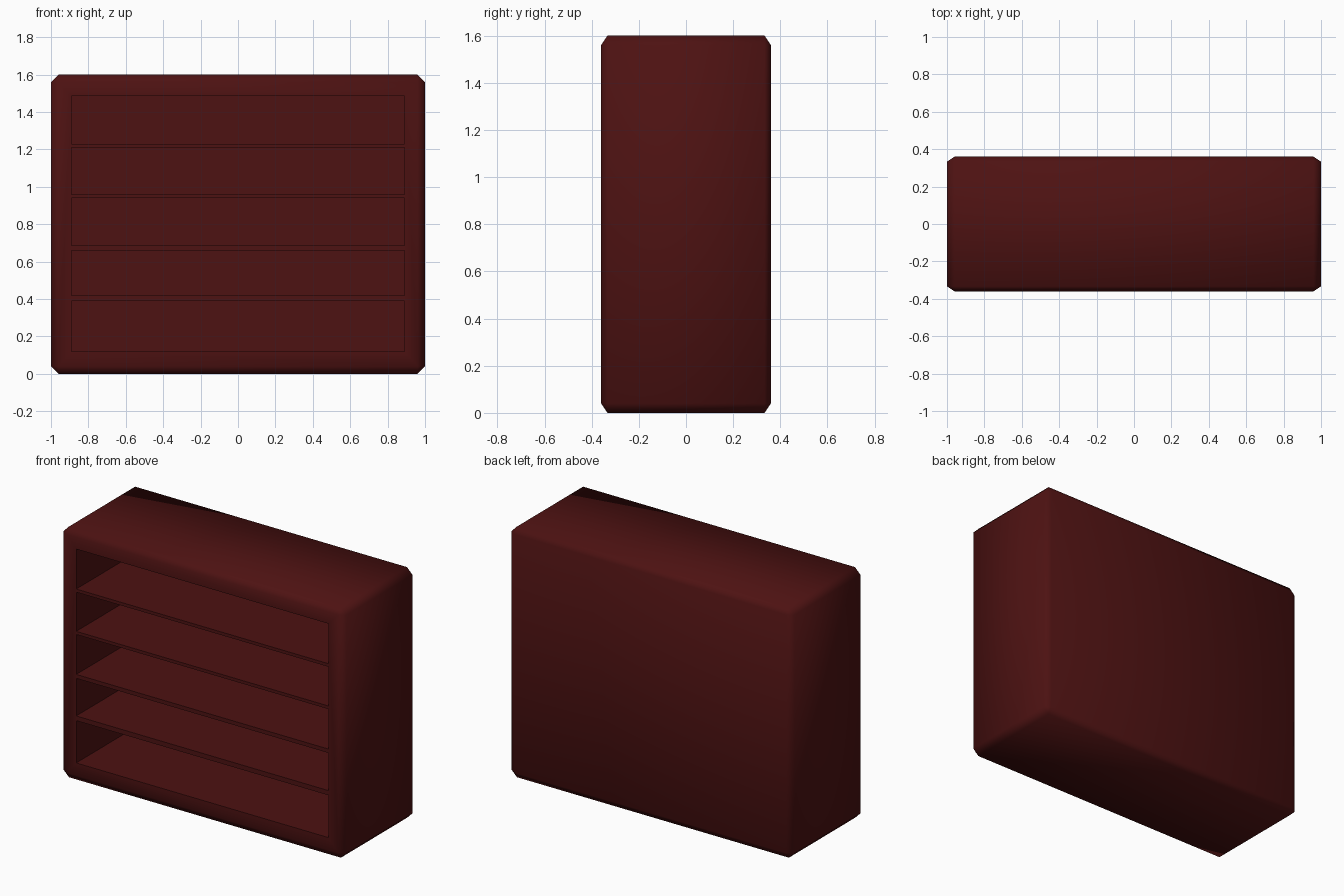
import bpy, bmesh, math
from mathutils import Vector

if "Cube" in bpy.data.objects:
    bpy.data.objects.remove(bpy.data.objects["Cube"])

mat = bpy.data.materials.new("dark_red_wood")
mat.diffuse_color = (0.075, 0.006, 0.006, 1)
mat.use_nodes = True
mat.node_tree.nodes["Principled BSDF"].inputs["Base Color"].default_value = mat.diffuse_color


def make_object(name, bm):
    mesh = bpy.data.meshes.new(name)
    bm.to_mesh(mesh)
    bm.free()
    obj = bpy.data.objects.new(name, mesh)
    bpy.context.collection.objects.link(obj)
    return obj


def add_box(bm, lo, hi):
    lo, hi = Vector(lo), Vector(hi)
    verts = bmesh.ops.create_cube(bm, size=1)["verts"]
    bmesh.ops.scale(bm, vec=hi - lo, verts=verts)
    bmesh.ops.translate(bm, vec=(lo + hi) / 2, verts=verts)


# Cabinet body: chamfered block, squashed in depth so the chamfer is shallower there
bm = bmesh.new()
add_box(bm, (-1, -0.54, 0), (1, 0.54, 1.6))
bmesh.ops.bevel(bm, geom=bm.edges[:], offset=0.04, segments=1,
                affect='EDGES', profile=0.5)
bmesh.ops.scale(bm, vec=(1, 2 / 3, 1), verts=bm.verts)
body = make_object("bookcase", bm)
body.data.materials.append(mat)

# Shelf compartments, open to the front
bm = bmesh.new()
for z0, z1 in [(0.12, 0.39), (0.42, 0.66), (0.685, 0.94), (0.96, 1.21), (1.23, 1.485)]:
    add_box(bm, (-0.89, -0.6, z0), (0.89, 0.31, z1))
cutter = make_object("compartment_cutter", bm)
cutter.data.materials.append(mat)

# Cut the compartments
cut = body.modifiers.new("compartments", 'BOOLEAN')
cut.operation = 'DIFFERENCE'
cut.solver = 'EXACT'
cut.object = cutter
bpy.context.view_layer.objects.active = body
body.select_set(True)
bpy.ops.object.modifier_apply(modifier=cut.name)
bpy.data.objects.remove(cutter)

# Soft shading over the chamfers, crisp compartment edges
bpy.ops.object.shade_smooth_by_angle(angle=math.radians(65))
